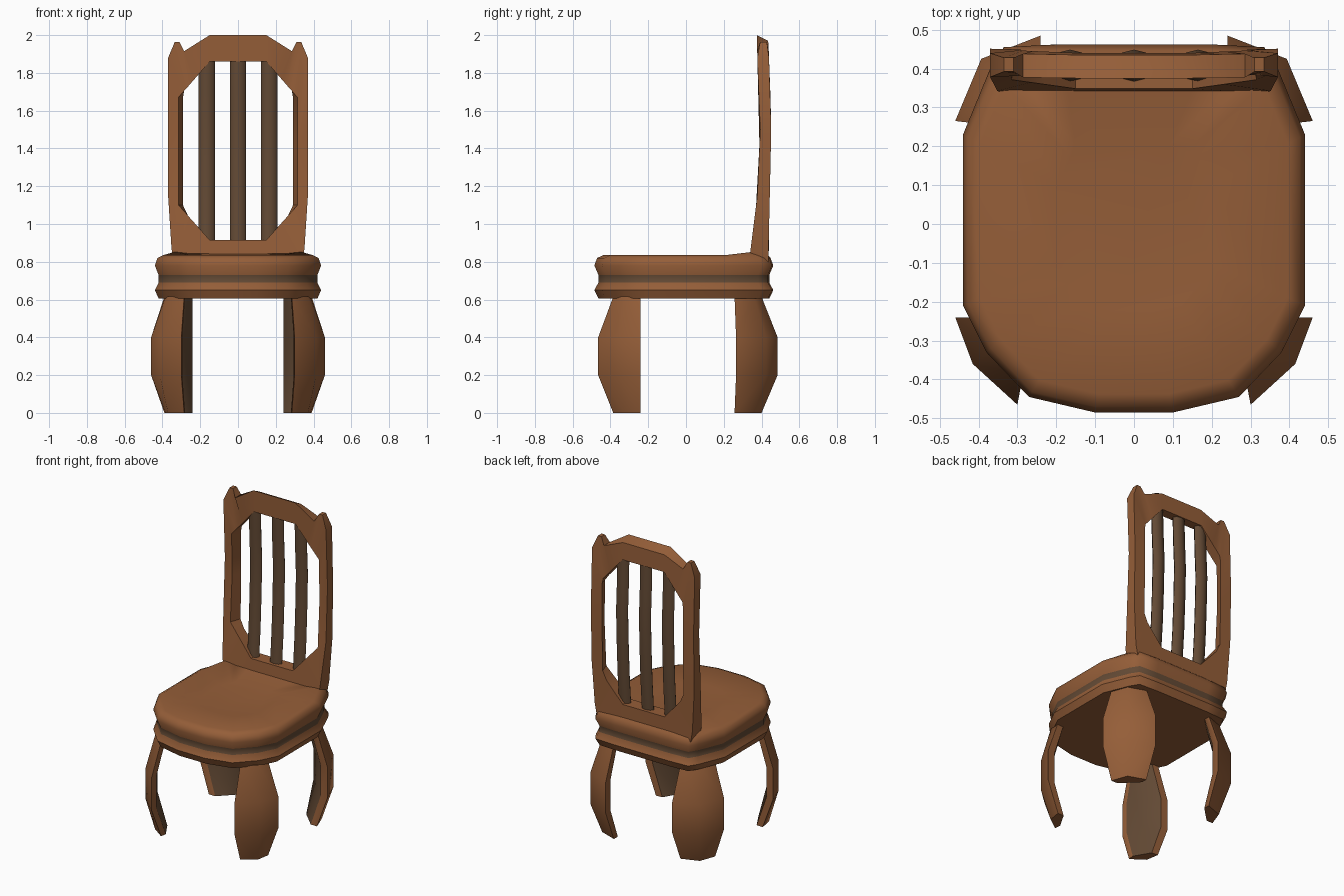
import bpy, math

if "Cube" in bpy.data.objects:
    bpy.data.objects.remove(bpy.data.objects["Cube"])


def material(name, rgb):
    m = bpy.data.materials.new(name)
    m.diffuse_color = (*rgb, 1)
    m.use_nodes = True
    m.node_tree.nodes["Principled BSDF"].inputs["Base Color"].default_value = m.diffuse_color
    return m


BROWN = material("warm brown wood", (0.30, 0.112, 0.04))
DARK = material("dark brown wood", (0.125, 0.068, 0.035))


def build(name, verts, faces, dark=(), angle=50):
    """Make a mesh object; faces whose index is in dark get the dark wood."""
    me = bpy.data.meshes.new(name)
    me.from_pydata(verts, [], faces)
    me.materials.append(BROWN)
    me.materials.append(DARK)
    for i in dark:
        me.polygons[i].material_index = 1
    ob = bpy.data.objects.new(name, me)
    bpy.context.collection.objects.link(ob)
    bpy.ops.object.select_all(action='DESELECT')
    ob.select_set(True)
    bpy.context.view_layer.objects.active = ob
    bpy.ops.object.mode_set(mode='EDIT')
    bpy.ops.mesh.select_all(action='SELECT')
    bpy.ops.mesh.normals_make_consistent(inside=False)
    bpy.ops.object.mode_set(mode='OBJECT')
    bpy.ops.object.shade_smooth_by_angle(angle=math.radians(angle))
    return ob


def loft(rings):
    """Vertices and faces of a capped stack of equal-sized rings."""
    n = len(rings[0])
    verts = [p for r in rings for p in r]
    faces = [(k * n + i, k * n + (i + 1) % n, (k + 1) * n + (i + 1) % n, (k + 1) * n + i)
             for k in range(len(rings) - 1) for i in range(n)]
    faces += [tuple(range(n))[::-1], tuple(range((len(rings) - 1) * n, len(rings) * n))]
    return verts, faces


def lerp_table(table, t):
    for (a, va), (b, vb) in zip(table, table[1:]):
        if t <= b:
            return va + (vb - va) * (t - a) / (b - a)
    return table[-1][1]


# Seat: rounded outline lofted through a double-bulge edge with a dark groove
half = [(.1, -.485), (.27, -.445), (.38, -.33), (.44, -.21),
        (.44, .23), (.37, .40), (.335, .455), (.2, .462)]
outline = half + [(-x, y) for x, y in reversed(half)]
levels = [(.605, .955), (.65, 1), (.69, .955), (.73, .955), (.78, 1),
          (.82, .97), (.835, .9), (.822, .45)]
rings = []
for z, s in levels:
    rings.append([(x * s, (y + .01) * s - .01, z + (.018 if z > .83 and y > .3 else 0))
                  for x, y in outline])
n = len(outline)
v, f = loft(rings)
build("seat", v, f, dark=range(2 * n, 3 * n))

# Back frame: curved panel with an eight-sided opening and two small finials
front_y = [(.7, .335), (.85, .34), (1.17, .38), (1.52, .394), (1.7, .382), (2.0, .375)]
back_y = [(.7, .437), (.91, .437), (1.2, .445), (1.55, .452), (1.97, .436), (2.0, .435)]
pairs = [((.15, .915), (.15, .78)), ((.23, 1.005), (.335, .78)),
         ((.265, 1.044), (.352, .87)), ((.315, 1.1), (.37, 1.15)),
         ((.315, 1.4), (.37, 1.5)), ((.315, 1.67), (.37, 1.88)),
         ((.285, 1.705), (.335, 1.963)), ((.26, 1.733), (.31, 1.963)),
         ((.235, 1.762), (.285, 1.915)), ((.15, 1.86), (.15, 2.0))]
pairs += [((-a[0], a[1]), (-b[0], b[1])) for a, b in reversed(pairs)]
m = len(pairs)
v = []
for (ix, iz), (ox, oz) in pairs:
    tip = abs(oz - 1.963) < .001
    v += [(ix, lerp_table(front_y, iz), iz),
          (ox, .392 if tip else lerp_table(front_y, oz), oz),
          (ox, .428 if tip else lerp_table(back_y, oz), oz - (.03 if oz > 1.99 else 0)),
          (ix * (.925 if abs(ix) > .3 else 1), lerp_table(back_y, iz), iz)]
f = [(i * 4 + k, i * 4 + (k + 1) % 4, (i + 1) % m * 4 + (k + 1) % 4, (i + 1) % m * 4 + k)
     for i in range(m) for k in range(4)]
build("back_frame", v, f, angle=35)

# Back slats: three dark bent rods
for x0, label in ((-.165, "left"), (0, "middle"), (.165, "right")):
    rings = []
    for z in (.89, 1.1, 1.3, 1.52, 1.7, 1.885):
        yc = (lerp_table(front_y, z) + lerp_table(back_y, z)) / 2
        rings.append([(x0 + .043 * math.cos(a), yc + .026 * math.sin(a), z)
                      for a in (math.tau * i / 8 for i in range(8))])
    v, f = loft(rings)
    build(label + "_slat", v, f, dark=range(len(f)))

# Legs: outward-bowed plates, dark on the flat inner face
# (three outer points, then two inner points) for the wide and narrow sections
legs = {
    "front": ([(.46, -.24), (.415, -.36), (.30, -.465), (.295, -.42), (.41, -.242)],
              [(.385, -.24), (.37, -.325), (.285, -.385), (.28, -.345), (.34, -.242)]),
    "back": ([(.46, .265), (.393, .425), (.24, .485), (.24, .435), (.41, .265)],
             [(.39, .257), (.352, .36), (.24, .40), (.24, .36), (.345, .257)])}
for place, (wide, narrow) in legs.items():
    for side, label in ((1, "right"), (-1, "left")):
        rings = [[(side * x, y, z) for x, y in sec]
                 for z, sec in ((0, narrow), (.2, wide), (.4, wide), (.615, narrow))]
        v, f = loft(rings)
        build(f"{place}_{label}_leg", v, f, dark=(3, 8, 13))
